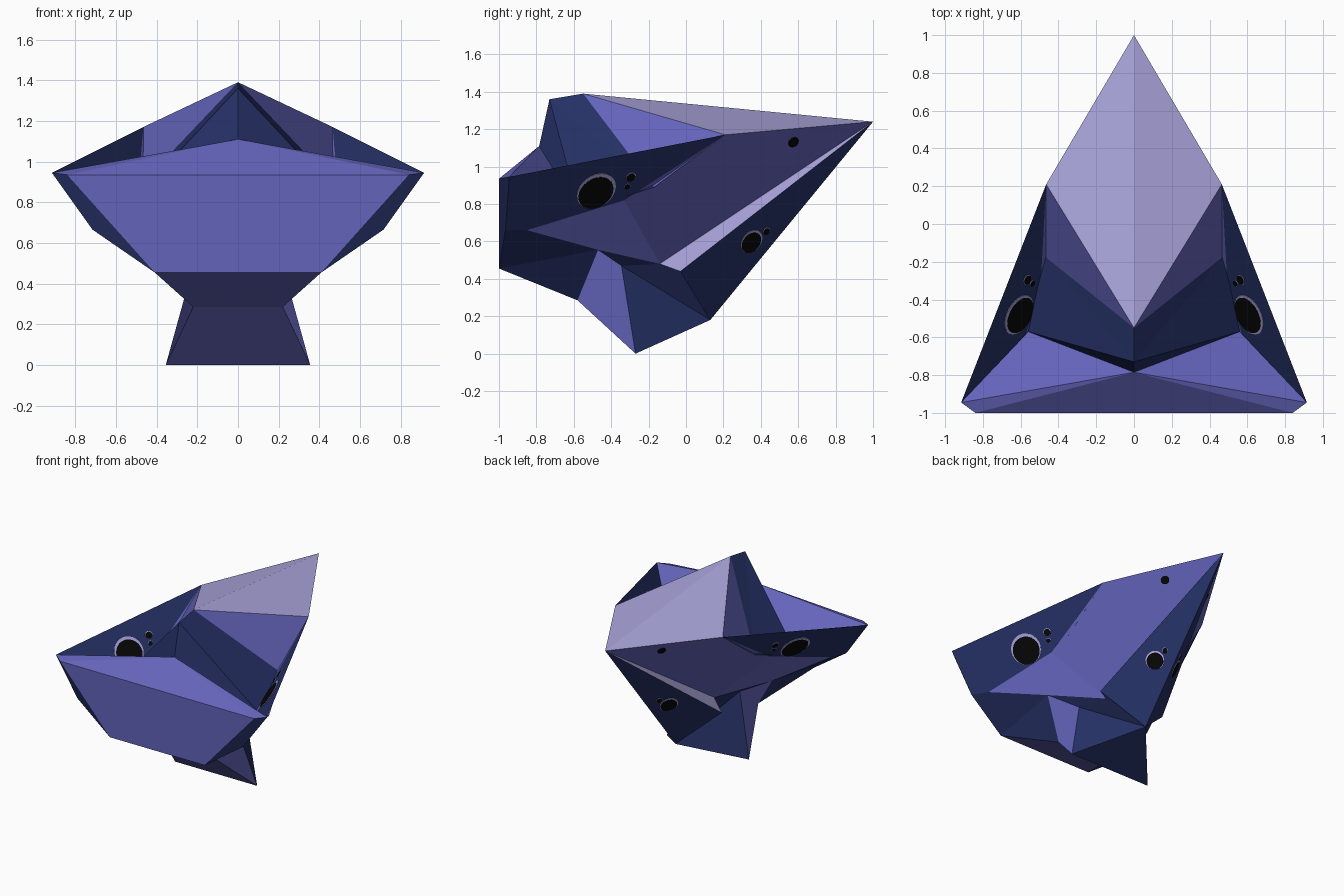
import bpy, bmesh
from mathutils import Vector, Matrix

if "Cube" in bpy.data.objects:
    bpy.data.objects.remove(bpy.data.objects["Cube"])


def material(name, rgb):
    m = bpy.data.materials.new(name)
    m.diffuse_color = (*rgb, 1)
    m.use_nodes = True
    m.node_tree.nodes["Principled BSDF"].inputs["Base Color"].default_value = m.diffuse_color
    return m


violet = material("violet", (0.127, 0.127, 0.50))
pale = material("pale lavender", (0.41, 0.38, 0.72))
navy = material("navy", (0.019, 0.031, 0.135))
black = material("black", (0.002, 0.002, 0.002))

# Corner points of the right half
P = {k: Vector(v) for k, v in dict(
    tip=(0, 1, 1.24), peak=(0, -.55, 1.39), crest=(0, -.73, 1.36),
    lip_mid=(0, -.785, 1.11), shoulder=(.465, .21, 1.17),
    inner_back=(.475, -.17, .89), inner_front=(.56, -.57, .76),
    corner=(.915, -.945, .945), lip=(.84, -1, .935), cheek=(.715, -.965, .665),
    jaw=(.41, -1, .455), fold=(.495, -.33, .82), wing=(.652, -.85, .66),
    hip=(.415, -.47, .555), notch=(.147, -.14, .48), ledge=(.29, -.03, .44),
    keel=(0, .13, .18), knee=(.22, -.58, .285), foot=(.355, -.27, 0),
    groin=(.225, -.345, .47)).items()}
for k in ("lip", "jaw", "knee", "foot"):          # same points on the centre line
    P[k + "_c"] = Vector((0, P[k].y, P[k].z))


def finish(name, bm, mat):
    me = bpy.data.meshes.new(name)
    bm.to_mesh(me)
    bm.free()
    me.materials.append(mat)
    ob = bpy.data.objects.new(name, me)
    bpy.context.collection.objects.link(ob)
    mod = ob.modifiers.new("mirror", 'MIRROR')
    mod.merge_threshold = 0.0005
    return ob


def panel(name, mat, *faces):
    """Flat facets between named corners, mirrored in x. Faces wind outward."""
    bm = bmesh.new()
    vs = {}
    for f in faces:
        for k in f.split():
            if k not in vs:
                vs[k] = bm.verts.new(P[k])
        bm.faces.new([vs[k] for k in f.split()])
    centre = Vector((0, -.2, .75))
    bm.normal_update()
    for f in bm.faces:
        if f.normal.dot(f.calc_center_median() - centre) < 0:
            f.normal_flip()
    finish(name, bm, mat)


# Upper body
panel("roof", pale, "tip shoulder peak")
panel("roof_side", violet, "peak shoulder inner_back")
panel("crest", navy, "peak inner_back crest", "crest inner_back inner_front",
      "crest inner_front lip_mid")
panel("front_deck", violet, "lip_mid inner_front corner")
panel("front_lip", violet, "lip_mid lip lip_c", "lip_mid corner lip")
panel("front_plate", violet, "lip_c lip jaw jaw_c")
# Sides
panel("side_wall", navy, "corner shoulder fold wing cheek")
panel("front_corner", navy, "lip corner cheek jaw")
panel("lower_flank", violet, "tip shoulder fold notch", "fold wing hip notch")
panel("cheek_underside", navy, "cheek wing hip jaw")
# Rear and underside
panel("rear_ledge", pale, "tip notch ledge")
panel("rear_face", navy, "tip ledge keel")
panel("rear_underside", navy, "hip notch groin", "notch ledge keel groin")
# Foot
panel("chin", violet, "jaw_c jaw knee knee_c")
panel("chin_side", navy, "jaw hip knee")
panel("foot_front", violet, "knee_c knee foot foot_c")
panel("foot_side", violet, "hip knee foot groin")
panel("foot_back", navy, "groin foot keel")
panel("foot_base", navy, "foot foot_c keel")


def disc(name, mat, c, n, r, depth):
    bm = bmesh.new()
    rot = n.to_track_quat('Z', 'Y').to_matrix().to_4x4()
    bmesh.ops.create_cone(bm, cap_ends=True, segments=24, radius1=r, radius2=r,
                          depth=depth, matrix=Matrix.Translation(c) @ rot)
    finish(name, bm, mat)


def hole(name, plane, y, z, r, rim=True):
    """Round dark hole with a pale crescent rim, laid on a plane of 3 corners."""
    a, b, c = (P[k] for k in plane.split())
    n = (b - a).cross(c - a).normalized()
    if n.x < 0:
        n = -n
    x = a.x - (n.y * (y - a.y) + n.z * (z - a.z)) / n.x
    pos = Vector((x, y, z))
    if not rim:
        disc(name, black, pos, n, r, .008)
        return
    up = (Vector((0, 0, 1)) - n * n.z).normalized()
    disc(name + "_rim", pale, pos, n, r, .006)
    disc(name, black, pos - up * r * .1, n, r * .9, .009)


WALL, REAR = "corner shoulder cheek", "tip ledge keel"
hole("large_side_hole", WALL, -.48, .87, .113)
hole("small_side_hole", WALL, -.295, .945, .028)
hole("tiny_side_hole", WALL, -.315, .895, .018)
hole("large_rear_hole", REAR, .35, .60, .068)
hole("small_rear_hole", REAR, .43, .655, .022)
hole("flank_hole", "tip shoulder notch", .575, 1.13, .03, rim=False)
